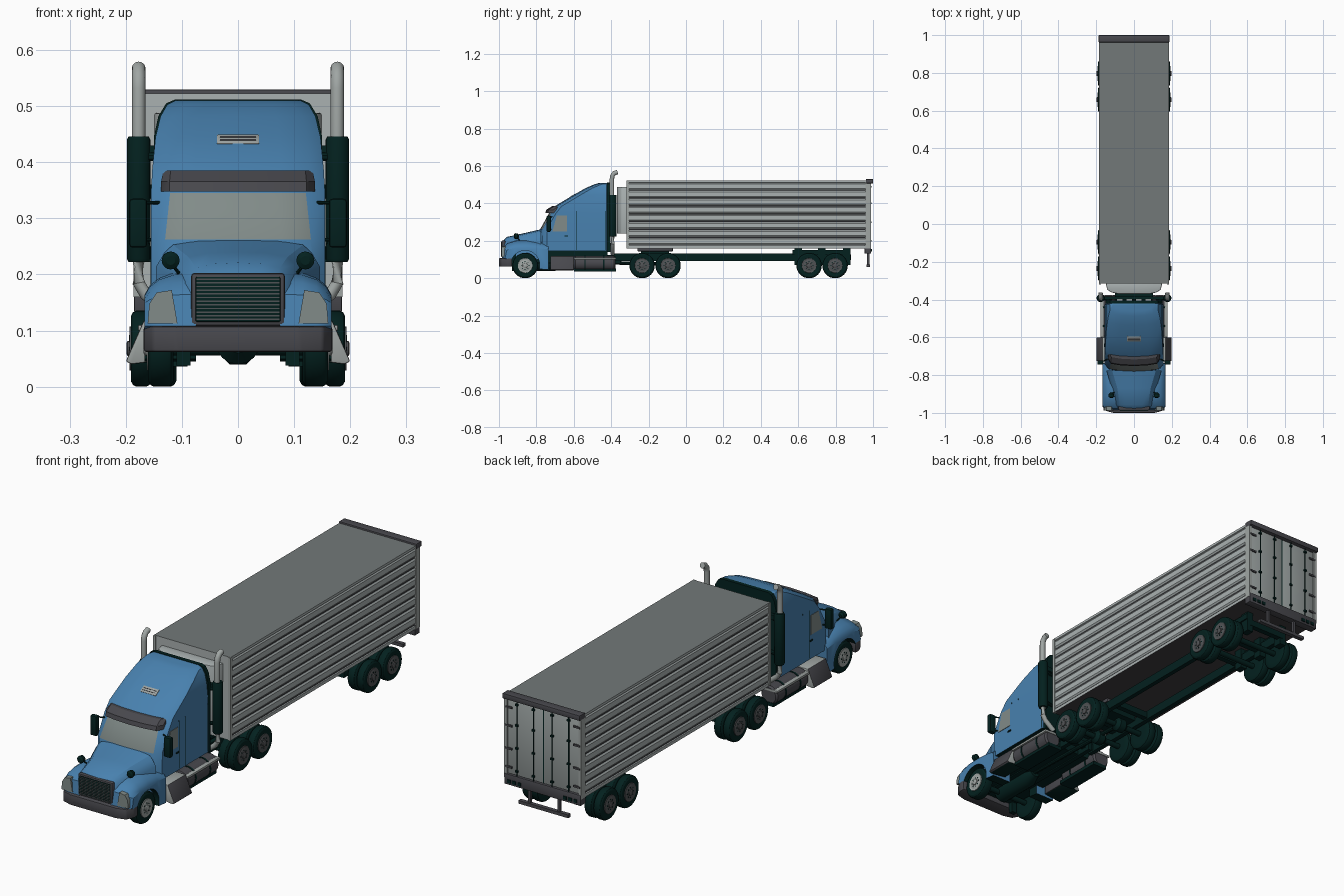
import bpy, bmesh, math
from mathutils import Vector

old = bpy.data.objects.get("Cube")
if old:
    bpy.data.objects.remove(old)


def material(name, r, g, b):
    m = bpy.data.materials.new(name)
    m.use_nodes = True
    m.diffuse_color = (r, g, b, 1)
    node = next(n for n in m.node_tree.nodes if n.type == 'BSDF_PRINCIPLED')
    node.inputs["Base Color"].default_value = (r, g, b, 1)
    return m


BLUE = material("cab blue", .065, .22, .43)
ALU = material("ribbed aluminium", .4, .44, .44)
ROOF = material("roof grey", .17, .19, .19)
DOOR = material("door grey", .32, .355, .35)
CHAR = material("bumper charcoal", .065, .065, .075)
RIM = material("wheel grey", .08, .085, .09)
GLASS = material("glass grey", .22, .26, .25)
DARK = material("green black", .001, .015, .0135)
STEEL = material("steel", .35, .38, .37)
UNDER = material("underside grey", .05, .048, .05)


def loft(name, rings, mats, rule=None, bevel=0):
    """Skin closed rings of points, cap both ends, colour faces by rule."""
    bm = bmesh.new()
    loops = [[bm.verts.new(p) for p in ring] for ring in rings]
    n = len(loops[0])
    for a, b in zip(loops, loops[1:]):
        for i in range(n):
            bm.faces.new((a[i], a[(i + 1) % n], b[(i + 1) % n], b[i]))
    bm.faces.new(loops[0])
    bm.faces.new(loops[-1])
    bmesh.ops.recalc_face_normals(bm, faces=bm.faces)
    if bevel:
        bmesh.ops.bevel(bm, geom=bm.edges[:], offset=bevel, segments=2,
                        profile=.5, affect='EDGES', clamp_overlap=True)
    bm.normal_update()
    if rule:
        for f in bm.faces:
            f.material_index = rule(f.normal, f.calc_center_median())
    mesh = bpy.data.meshes.new(name)
    bm.to_mesh(mesh)
    bm.free()
    for m in mats if isinstance(mats, list) else [mats]:
        mesh.materials.append(m)
    mesh.shade_smooth()
    mesh.set_sharp_from_angle(angle=math.radians(32))
    ob = bpy.data.objects.new(name, mesh)
    bpy.context.collection.objects.link(ob)
    return ob


def prism(name, pts, axis, a, b, mat, bevel=0, rule=None):
    place = {'x': lambda u, v, t: (t, u, v), 'y': lambda u, v, t: (u, t, v),
             'z': lambda u, v, t: (u, v, t)}[axis]
    return loft(name, [[place(u, v, t) for u, v in pts] for t in (a, b)], mat, rule, bevel)


def box(name, x, y, z, mat, bevel=0):
    pts = [(x[0], y[0]), (x[1], y[0]), (x[1], y[1]), (x[0], y[1])]
    return prism(name, pts, 'z', z[0], z[1], mat, bevel)


def tube(name, path, r, mat, sides=16):
    """Round bar along a path; r is one radius or one per point."""
    path = [Vector(p) for p in path]
    radii = r if isinstance(r, list) else [r] * len(path)
    rings = []
    for i, p in enumerate(path):
        t = path[min(i + 1, len(path) - 1)] - path[max(i - 1, 0)]
        q = Vector((0, 0, 1)).rotation_difference(t.normalized())
        rings.append([p + q @ Vector((radii[i] * math.cos(k * math.tau / sides),
                                      radii[i] * math.sin(k * math.tau / sides), 0))
                      for k in range(sides)])
    return loft(name, rings, mat)


def mirrored(half):
    return half + [(-u, v) for u, v in reversed(half) if u > 1e-6]


def disc(name, s, y, profile, mat, sides=32):
    """Turned part about a wheel axis; profile is (radius, x)."""
    angles = [k * math.tau / sides for k in range(sides)]
    loft(name, [[(s * x, y + r * math.cos(a), .068 + r * math.sin(a)) for a in angles]
                for r, x in profile], mat)


def wheel(name, s, y, x0, x1, rim):
    disc(name + "_tyre", s, y, [(.04, x0), (.058, x0), (.065, x0 + .004), (.068, x0 + .01),
                                (.068, x1 - .01), (.065, x1 - .004), (.058, x1), (.043, x1 - .001)], DARK)
    disc(name + "_rim", s, y, [(.041, x1 - .01), (.039, x1 + .002), (.03, x1 + .001), (.028, x1 + .002)], rim)
    disc(name + "_hub", s, y, [(.014, x1), (.013, x1 + .006), (.009, x1 + .008)], rim, 16)
    for k in range(8):
        a = k * math.tau / 8
        c = Vector((s * (x1 + .001), y + .021 * math.cos(a), .068 + .021 * math.sin(a)))
        tube(name + "_rim_hole", [c, c + Vector((s * .002, 0, 0))], .003, DARK, 8)


# Cab, sleeper and roof fairing in one shell, with the windscreen as front faces
def cab_ring(z, yf, yb, wf, w):
    half = [(0, yf - .012), (.6 * wf, yf - .008), (wf, yf), (w, yf + .025), (w, yb - .006), (w - .008, yb)]
    return [(x, y, z) for x, y in mirrored(half)]


def cab_colour(n, c):
    if n.z < -.9:
        return 2
    return int(n.y < -.75 and .262 < c.z < .344)


cab = [(.145, -.77, .135, .155), (.262, -.768, .13, .155), (.345, -.722, .121, .155),
       (.385, -.69, .128, .153), (.445, -.59, .124, .147), (.482, -.525, .115, .138),
       (.503, -.476, .1, .126), (.51, -.45, .09, .112)]
loft("cab_shell", [cab_ring(z, y, -.42, a, b) for z, y, a, b in cab], [BLUE, GLASS, DARK], cab_colour)
rear_panel = mirrored([(.15, .14), (.15, .445), (.142, .482), (.128, .505), (.112, .512)])
prism("cab_rear_panel", rear_panel, 'y', -.422, -.405, DARK)
loft("sun_visor", [cab_ring(.348, -.74, -.66, .122, .137), cab_ring(.366, -.735, -.66, .122, .137),
                   cab_ring(.385, -.705, -.66, .12, .133)], CHAR)
vent = box("roof_vent", (-.038, .038), (-.016, .016), (-.006, .004), STEEL, .003)
vent.location, vent.rotation_euler = (0, -.607, .439), (math.radians(31), 0, 0)
for k in (-.5, .5):
    slot = box("vent_slot", (-.032, .032), (-.0012, .0012), (0, .005), CHAR)
    slot.location = Vector((0, -.607 + k * .009, .439 + k * .0054))
    slot.rotation_euler = vent.rotation_euler

# Hood
hood = []
for y, w, wt, zt in [(-.976, .088, .066, .203), (-.957, .1, .075, .221),
                     (-.87, .118, .088, .24), (-.775, .146, .116, .262)]:
    half = [(0, zt), (wt * .6, zt - .002), (wt, zt - .009), ((w + wt) / 2, zt - .023), (w, zt - .048), (w, .1)]
    hood.append([(x, y, z) for x, z in mirrored(half)])
loft("hood", hood, [BLUE, DARK], lambda n, c: int(n.z < -.9))

# Grille and bumper
box("grille_frame", (-.084, .084), (-.986, -.965), (.108, .203), CHAR, .007)
box("grille_mesh", (-.076, .076), (-.988, -.97), (.115, .196), DARK, .003)
for k in range(12):
    z = .12 + k * .0065
    box("grille_bar", (-.074, .074), (-.99, -.985), (z - .0012, z + .0012), RIM)
bumper = mirrored([(.11, -1), (.152, -.988), (.168, -.955), (.168, -.93), (.1, -.93)])
prism("front_bumper", bumper, 'z', .062, .108, CHAR, .005)
box("bumper_step", (-.1, .1), (-1, -.98), (.072, .1), CHAR, .004)

# Fender outline, lowered and drawn in towards its outer edge
arch = [(-.86 + .078 * math.cos(math.radians(a)), .07 + .078 * math.sin(math.radians(a)))
        for a in range(-15, 181, 15)]
crown = [(-.955, .09), (-.985, .108), (-.977, .165), (-.955, .188), (-.91, .203),
         (-.85, .207), (-.79, .2), (-.735, .185), (-.735, .045)]


def fender_ring(x, drop, pull):
    outer = [(y + (pull if y < -.95 else 0), z - max(0, z - .14) / .067 * drop) for y, z in crown]
    return [(x, y, z) for y, z in arch + outer]


def fender_colour(n, c):
    inner = abs(n.x) > .9 and abs(c.x) < .08
    return int(inner or n.z < -.9 or math.hypot(c.y + .86, c.z - .07) < .0785 and abs(n.x) < .5)


# Parts repeated on both sides of the tractor
for s, side in ((1, "left_"), (-1, "right_")):
    loft(side + "fender", [fender_ring(s * x, d, p) for x, d, p in
                           ((.075, 0, 0), (.115, .004, 0), (.14, .013, .002),
                            (.157, .026, .007), (.167, .044, .018))], [BLUE, DARK], fender_colour)
    lens = [(s * x, z) for x, z in ((.108, .113), (.161, .113), (.158, .148), (.145, .168), (.118, .172))]
    prism(side + "headlamp", lens, 'y', -.987, -.965, GLASS)
    window = [(-.714, .25), (-.691, .335), (-.637, .335), (-.637, .25)]
    prism(side + "door_window", window, 'x', s * .15, s * .157, GLASS)
    for y in (-.585, -.628, -.43):
        box(side + "door_seam", sorted((s * .15, s * .1555)), (y - .001, y + .001), (.15, .36), DARK)
    box(side + "door_handle", sorted((s * .152, s * .159)), (-.65, -.632), (.222, .228), DARK)
    box(side + "door_mirror", sorted((s * .162, s * .194)), (-.745, -.722), (.248, .335), DARK, .006)
    for z in (.262, .328):
        tube(side + "mirror_arm", [(s * .14, -.715, z), (s * .175, -.733, z)], .003, DARK, 8)
    tube(side + "hood_mirror_stalk", [(s * .1, -.885, .195), (s * .12, -.905, .222)], .003, DARK, 8)
    tube(side + "hood_mirror", [(s * .12, -.92, .225), (s * .12, -.915, .225), (s * .12, -.9, .225),
                               (s * .12, -.893, .225)], [.008, .016, .014, .006], DARK)

    # Exhaust stack
    x = s * .177
    tube(side + "muffler", [(x, -.392, z) for z in (.222, .228, .44, .446)], [.018, .021, .021, .018], DARK, 20)
    tube(side + "stack_pipe", [(x, -.396, .44), (x, -.396, .532), (x, -.393, .549), (x, -.383, .562),
                              (x, -.366, .568)], .012, STEEL)
    tube(side + "lower_pipe", [(x, -.392, .225), (x, -.392, .185), (s * .165, -.392, .165),
                              (s * .12, -.392, .13)], .011, STEEL)
    for z in (.26, .41):
        tube(side + "stack_bracket", [(s * .12, -.405, z), (x, -.392, z)], .008, DARK, 8)

    # Side step with bright ends, and fuel tank
    step = [(s * u, v) for u, v in ((.11, .118), (.168, .118), (.2, .045), (.19, .04), (.11, .05))]
    prism(side + "entry_step", step, 'y', -.725, -.6, [CHAR, STEEL, DARK], .003,
          lambda n, c: 1 if abs(n.y) > .5 or n.z > .9 else 2 if n.z < -.9 else 0)
    tube(side + "fuel_tank", [(s * .135, y, .08) for y in (-.6, -.592, -.385, -.377)], [.034, .04, .04, .034], CHAR, 24)
    box(side + "tank_cradle", sorted((s * .09, s * .16)), (-.6, -.375), (.036, .052), DARK)
    box(side + "tank_step", sorted((s * .11, s * .178)), (-.6, -.375), (.1, .11), STEEL, .002)
    for y in (-.54, -.44):
        tube(side + "tank_strap", [(s * .135, y - .004, .08), (s * .135, y + .004, .08)], .042, DARK, 24)

    # Wheels and frame rails
    wheel(side + "steer", s, -.86, .115, .16, STEEL)
    for name, y in (("drive_front", -.235), ("drive_rear", -.096),
                    ("trailer_front", .658), ("trailer_rear", .797)):
        wheel(side + name + "_inner", s, y, .11, .149, RIM)
        wheel(side + name + "_outer", s, y, .154, .191, RIM)
    box(side + "frame_rail", sorted((s * .08, s * .1)), (-.4, .88), (.092, .132), DARK)
    box(side + "engine_rail", sorted((s * .04, s * .06)), (-.96, -.35), (.08, .125), DARK)
    for y in (.6, .727, .86):
        box(side + "bogie_hanger", sorted((s * .075, s * .105)), (y - .02, y + .02), (.07, .162), DARK)
    box(side + "bogie_slider", sorted((s * .095, s * .11)), (.57, .88), (.125, .15), DARK)
    box(side + "step_bracket", sorted((s * .085, s * .11)), (-.93, -.91), (.038, .09), DARK)

# Underbody, axles and coupling
box("engine_underside", (-.11, .11), (-.95, -.42), (.085, .15), DARK)
tube("engine_sump", [(0, -.9, .08), (0, -.88, .08), (0, -.7, .08), (0, -.66, .09)], [.02, .04, .04, .025], DARK)
tube("drive_shaft", [(0, -.68, .09), (0, -.1, .075)], .01, DARK, 10)
for y in (-.86, -.235, -.096, .658, .797):
    tube("axle", [(-.15, y, .068), (.15, y, .068)], .012, DARK, 12)
for y in (-.235, -.096):
    tube("differential", [(-.03, y, .07), (-.015, y, .07), (.015, y, .07), (.03, y, .07)], [.015, .03, .03, .015], DARK)
for y in (-.38, -.3, -.165, -.02, .58, .727, .87):
    box("cross_member", (-.09, .09), (y - .012, y + .012), (.098, .126), DARK)
box("coupling_base", (-.08, .08), (-.24, -.09), (.12, .146), DARK)
box("coupling_plate", (-.09, .09), (-.26, -.07), (.144, .162), CHAR, .003)
box("stack_crossbar", (-.17, .17), (-.4, -.385), (.41, .43), DARK)

# Trailer body: ribbed section swept along its length
half = [(.185, .16), (.185, .174)]
for k in range(8):
    z = .174 + k * .042
    half += [(.18, z + .001), (.18, z + .005), (.185, z + .012), (.185, z + .035), (.18, z + .042)]
half += [(.185, .512), (.185, .523)]


def trailer_colour(n, c):
    if n.z > .9 and c.z > .515:
        return 1
    if n.z < -.9 and c.z < .165:
        return 2
    return 3 if abs(n.x) > .9 and abs(c.x) < .181 else 0


prism("trailer_body", mirrored(half), 'y', -.315, .975, [ALU, ROOF, UNDER, CHAR], 0, trailer_colour)
nose = mirrored([(.08, -.37), (.12, -.362), (.142, -.347), (.15, -.31)])
prism("trailer_nose_unit", nose, 'z', .238, .488, ALU, .004)
for x in (-.18, .18):
    box("front_corner_post", (x - .006, x + .006), (-.319, -.305), (.16, .522), STEEL)

# Trailer rear: frame, doors, lock rods, hinges and underride bar
box("rear_header", (-.187, .187), (.962, 1), (.507, .53), CHAR, .003)
box("rear_sill", (-.185, .185), (.955, .99), (.132, .178), CHAR, .003)
for s in (-1, 1):
    box("rear_post", sorted((s * .172, s * .186)), (.96, .988), (.16, .515), STEEL)
    box("rear_door", sorted((s * .002, s * .171)), (.97, .984), (.18, .506), DOOR, .002)
    for x in (.045, .125):
        tube("lock_rod", [(s * x, .987, .172), (s * x, .987, .51)], .0022, DARK, 8)
        for z in (.2, .3, .4, .49):
            box("rod_clamp", sorted((s * (x - .006), s * (x + .006))), (.982, .992), (z - .004, z + .004), DARK)
    for z in (.21, .29, .39, .47):
        box("door_hinge", sorted((s * .148, s * .18)), (.983, .99), (z - .004, z + .004), CHAR)
    for x in (.11, .135, .16):
        box("tail_lamp", sorted((s * (x - .008), s * (x + .008))), (.986, .994), (.142, .156), DARK)
    box("underride_strut", sorted((s * .065, s * .077)), (.968, .98), (.062, .14), CHAR)
box("underride_bar", (-.12, .12), (.966, .984), (.06, .074), CHAR)
box("door_gap", (-.002, .002), (.968, .982), (.18, .506), DARK)
